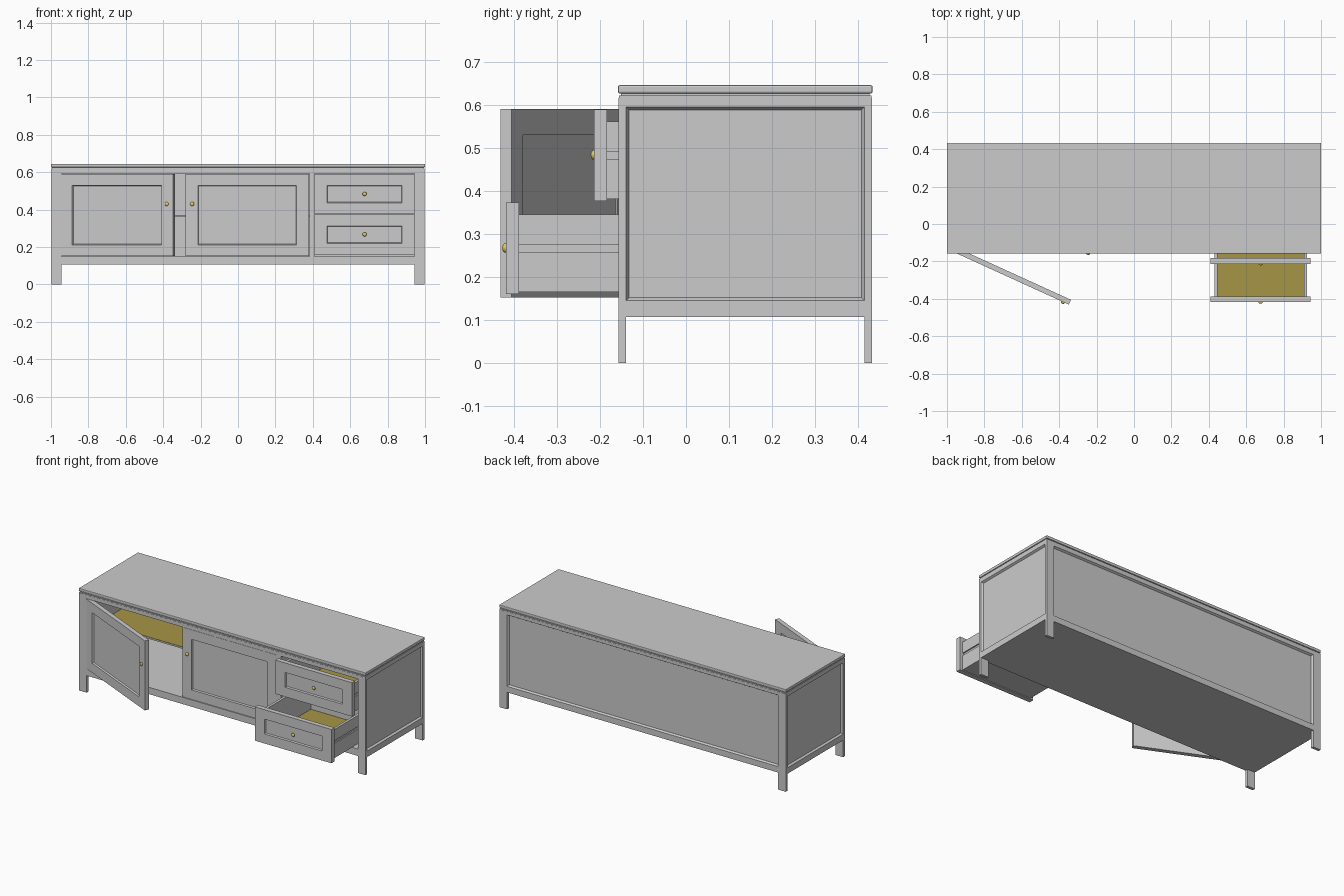
import bpy, bmesh, math
from mathutils import Vector, Matrix

if "Cube" in bpy.data.objects:
    bpy.data.objects.remove(bpy.data.objects["Cube"])

def material(name, col):
    m = bpy.data.materials.new(name)
    m.diffuse_color = (*col, 1)
    m.use_nodes = True
    m.node_tree.nodes["Principled BSDF"].inputs["Base Color"].default_value = m.diffuse_color
    return m

LINING = material("olive_lining", (0.38, 0.30, 0.06))
BRASS = material("brass", (0.80, 0.58, 0.10))

def box(name, x, y, z, mat=None, bevel=0, recess=None, inset=0.01, depth=0.012):
    """Box from ranges; recess = face normal that gets a chamfered sunken field."""
    bm = bmesh.new()
    bmesh.ops.create_cube(bm, size=1)
    for v in bm.verts:
        v.co = Vector(r[0] if c < 0 else r[1] for r, c in zip((x, y, z), v.co))
    bm.normal_update()
    if recess:
        f = [f for f in bm.faces if f.normal.dot(Vector(recess)) > 0.9]
        bmesh.ops.inset_region(bm, faces=f, thickness=inset, depth=-depth)
    me = bpy.data.meshes.new(name)
    bm.to_mesh(me)
    bm.free()
    ob = bpy.data.objects.new(name, me)
    bpy.context.collection.objects.link(ob)
    if mat:
        me.materials.append(mat)
    if bevel:
        b = ob.modifiers.new("bevel", "BEVEL")
        b.width, b.segments = bevel, 2
    return ob

def knob(name, x, y, z):
    bpy.ops.mesh.primitive_uv_sphere_add(segments=20, ring_count=12, radius=0.011, location=(x, y, z))
    ob = bpy.context.object
    ob.name = name
    ob.scale.y = 0.65
    ob.data.materials.append(BRASS)
    bpy.ops.object.shade_smooth()
    return ob

def framed_front(name, x, y, z, stile=0.066, rail=0.06):
    """Stiles, rails and a sunken panel facing -y."""
    (a, b), (c, d) = x, z
    return [
        box(name + "_left_stile", (a, a + stile), y, z),
        box(name + "_right_stile", (b - stile, b), y, z),
        box(name + "_bottom_rail", (a + stile, b - stile), y, (c, c + rail)),
        box(name + "_top_rail", (a + stile, b - stile), y, (d - rail, d)),
        box(name + "_panel", (a + stile, b - stile), (y[0] + 0.003, y[1] - 0.004),
            (c + rail, d - rail), recess=(0, -1, 0), inset=0.005, depth=0.007)]

F, B = -0.157, 0.432          # front and back planes of the carcass
ZB, ZT = 0.107, 0.615         # underside and top of the carcass

# Top board on a stepped neck
box("top_board", (-1, 1), (F - 0.001, B + 0.001), (0.626, 0.645), bevel=0.004)
box("top_neck", (-0.994, 0.994), (F + 0.006, B - 0.006), (0.612, 0.628))
box("top_moulding", (-0.998, 0.998), (F + 0.001, B - 0.001), (ZT, 0.621))

# Legs, side frames and side panels
for s, side in ((-1, "left"), (1, "right")):
    span = lambda a, b: tuple(sorted((s * a, s * b)))
    box(side + "_front_leg", span(0.945, 0.998), (F, F + 0.018), (0, ZT))
    box(side + "_back_leg", span(0.945, 0.998), (B - 0.018, B), (0, ZT))
    ys = (F + 0.018, B - 0.018)
    box(side + "_bottom_rail", span(0.975, 0.998), ys, (ZB, 0.145))
    box(side + "_top_rail", span(0.975, 0.998), ys, (0.595, ZT))
    box(side + "_panel", span(0.975, 0.998), ys, (0.145, 0.595), recess=(s, 0, 0))

# Front rails, back frame and inside boards
W = (-0.945, 0.945)
box("front_bottom_rail", W, (F, F + 0.018), (ZB, 0.15))
box("front_top_rail", W, (F, F + 0.018), (0.592, ZT))
box("back_bottom_rail", W, (B - 0.018, B), (ZB, 0.145))
box("back_top_rail", W, (B - 0.018, B), (0.595, ZT))
box("back_panel", W, (B - 0.018, B), (0.145, 0.595), recess=(0, 1, 0))
box("floor_board", (-0.975, 0.975), (F + 0.018, B - 0.018), (ZB, 0.148))
box("divider", (0.382, 0.408), (F + 0.002, B - 0.018), (0.148, ZT))
box("shelf", (-0.975, 0.382), (0.01, B - 0.018), (0.36, 0.369))
box("shelf_lining", (-0.975, 0.382), (0.011, B - 0.018), (0.369, 0.371), LINING)

# Sliding-in closed door, then the open one swung about its hinge
DOOR_Z, T = (0.152, 0.59), 0.028
framed_front("closed_door", (-0.28, 0.379), (F + 0.002, F + T), DOOR_Z)
knob("closed_door_knob", -0.245, F - 0.001, 0.43)
parts = framed_front("open_door", (0, 0.658), (0, T), DOOR_Z)
parts.append(knob("open_door_knob", 0.623, -0.003, 0.43))
hinge = Matrix.Translation((-0.947, -0.158, 0)) @ Matrix.Rotation(math.radians(-24.5), 4, "Z")
for p in parts:
    bpy.context.view_layer.update()
    p.matrix_world = hinge @ p.matrix_world

# Drawers, pulled out by different amounts
for name, y, z in (("upper_drawer", -0.213, 0.376), ("lower_drawer", -0.418, 0.16)):
    framed_front(name, (0.41, 0.944), (y, y + 0.03), (z, z + 0.213))
    knob(name + "_knob", 0.677, y - 0.001, z + 0.1075)
    yb = y + 0.52
    ys = (y + 0.03, yb)
    for side, out, inn in (("left", 0.430, 0.446), ("right", 0.924, 0.908)):
        s = 1 if inn > out else -1
        xr = lambda a, b: tuple(sorted((a, b)))
        # side wall with a groove for the runner
        box(f"{name}_{side}_wall", xr(out + s * 0.008, inn), ys, (z + 0.005, z + 0.185))
        box(f"{name}_{side}_lower_strip", xr(out, out + s * 0.008), ys, (z + 0.005, z + 0.098))
        box(f"{name}_{side}_upper_strip", xr(out, out + s * 0.008), ys, (z + 0.114, z + 0.185))
    box(name + "_back", (0.446, 0.908), (yb - 0.014, yb), (z + 0.005, z + 0.185))
    box(name + "_base", (0.438, 0.916), ys, (z + 0.005, z + 0.012))
    box(name + "_lining", (0.446, 0.908), (y + 0.03, yb - 0.014), (z + 0.012, z + 0.014), LINING)
